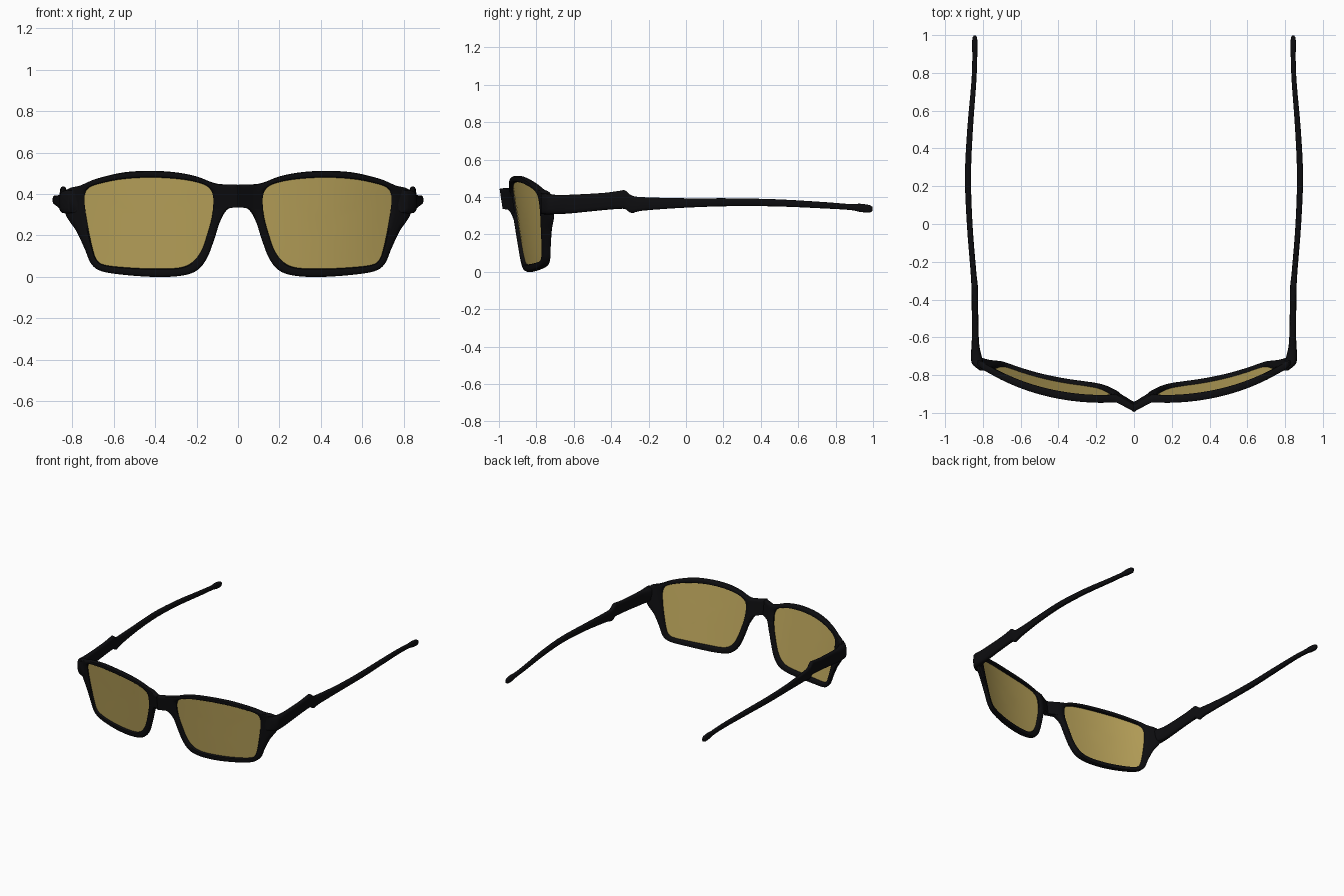
import bpy, bmesh, math

if "Cube" in bpy.data.objects:
    bpy.data.objects.remove(bpy.data.objects["Cube"])

def material(name, color):
    m = bpy.data.materials.new(name)
    m.diffuse_color = color
    m.use_nodes = True
    m.node_tree.nodes["Principled BSDF"].inputs["Base Color"].default_value = m.diffuse_color
    return m

black = material("black", (0.004, 0.004, 0.005, 1))
gold = material("gold_tint", (0.52, 0.39, 0.11, 0.9))

# Paired control points (x, z): outer rim edge, lens opening edge
PAIRS = [
    (-.03, .345, .12, .34), (-.03, .437, .12, .385), (.10, .45, .135, .425),
    (.20, .485, .18, .452), (.30, .505, .28, .472), (.42, .512, .42, .48),
    (.55, .505, .56, .472), (.68, .475, .67, .45), (.76, .442, .72, .43),
    (.83, .415, .74, .395), (.835, .31, .738, .33), (.78, .22, .722, .23),
    (.74, .135, .70, .13), (.71, .065, .68, .08), (.66, .028, .64, .057),
    (.55, .01, .53, .045), (.40, .0, .40, .04), (.28, .005, .28, .045),
    (.20, .03, .215, .075), (.15, .09, .175, .13), (.115, .18, .15, .20),
    (.085, .27, .13, .27), (.045, .33, .122, .315)]

def catmull(pts, steps, closed):
    n, out = len(pts), []
    get = (lambda i: pts[i % n]) if closed else (lambda i: pts[max(0, min(n - 1, i))])
    for i in range(n if closed else n - 1):
        a, b, c, d = get(i - 1), get(i), get(i + 1), get(i + 2)
        for k in range(steps):
            t = k / steps
            out.append(tuple(q + .5 * t * (r - p + t * (2*p - 5*q + 4*r - s + t * (3*(q - r) + s - p)))
                             for p, q, r, s in zip(a, b, c, d)))
    return out if closed else out + [pts[-1]]

def sheet(x, z):
    # wrapped and tilted front surface with a pointed bridge
    return -.935 + .3 * abs(x) ** 2.5 + .15 * (.5 - z) - .05 * max(0, 1 - abs(x) / .09)

def finish(name, bm, mat, angle=45):
    bmesh.ops.recalc_face_normals(bm, faces=bm.faces)
    me = bpy.data.meshes.new(name)
    bm.to_mesh(me)
    bm.free()
    ob = bpy.data.objects.new(name, me)
    bpy.context.collection.objects.link(ob)
    me.materials.append(mat)
    bpy.context.view_layer.objects.active = ob
    ob.select_set(True)
    bpy.ops.object.shade_smooth_by_angle(angle=math.radians(angle))
    ob.select_set(False)
    mir = ob.modifiers.new("mirror", 'MIRROR')
    mir.use_axis[0] = True
    mir.merge_threshold = .0005
    return ob

def skin(bm, rings, wrap):
    # quads between successive closed rings
    for i in range(len(rings) if wrap else len(rings) - 1):
        a, b = rings[i], rings[(i + 1) % len(rings)]
        for j in range(len(a)):
            k = (j + 1) % len(a)
            bm.faces.new((a[j], a[k], b[k], b[j]))

loop = catmull(PAIRS, 6, True)

# Frame front: rounded section swept between the two edges
H = .02
front = [(0, -.5), (.12, -.9), (.3, -1), (.5, -1), (.7, -1), (.88, -.9), (1, -.5)]
section = front + [(t, -d) for t, d in reversed(front)]
bm = bmesh.new()
rings = []
for t, d in section:
    ring = []
    for ox, oz, ix, iz in loop:
        centre = ox < .001
        ox = max(0, ox)
        x, z = ix + (ox - ix) * t, iz + (oz - iz) * t
        dy = math.copysign(1, d) if centre and t == 1 else d
        ring.append(bm.verts.new((x, sheet(x, z) + dy * H, z)))
    rings.append(ring)
skin(bm, rings, True)
finish("frame_front", bm, black)

# Lenses: curved sheet filling each opening
bm = bmesh.new()
cx, cz = .43, .26
rings = []
for s in (1.02, .8, .6, .4, .2):
    ring = []
    for _, _, ix, iz in loop:
        x, z = cx + (ix - cx) * s, cz + (iz - cz) * s
        ring.append(bm.verts.new((x, sheet(x, z), z)))
    rings.append(ring)
skin(bm, rings, False)
bm.faces.new(rings[-1])
finish("lenses", bm, gold)

# Temples: loft of (y, x, z, half width, half height)
stations = [
    (-.775, .795, .365, .022, .055), (-.74, .825, .362, .032, .056),
    (-.69, .836, .36, .027, .051), (-.62, .84, .362, .019, .05),
    (-.45, .842, .375, .017, .046), (-.36, .843, .384, .017, .048),
    (-.325, .844, .385, .017, .050), (-.29, .847, .361, .016, .047),
    (-.23, .852, .363, .015, .036), (0, .870, .368, .015, .025),
    (.25, .879, .372, .016, .021), (.5, .868, .368, .015, .019),
    (.75, .848, .355, .013, .017), (.88, .843, .346, .013, .016),
    (.93, .843, .342, .014, .022), (.98, .843, .337, .013, .020),
    (.997, .843, .336, .006, .011)]
bm = bmesh.new()
rings = []
for y, x, z, w, h in catmull(stations, 4, False):
    ring = []
    for k in range(16):
        a = math.tau * k / 16
        c, s = math.cos(a), math.sin(a)
        ring.append(bm.verts.new((x + w * math.copysign(abs(c) ** .6, c), y,
                                  z + h * math.copysign(abs(s) ** .6, s))))
    rings.append(ring)
skin(bm, rings, False)
bm.faces.new(rings[0])
bm.faces.new(rings[-1])
finish("temples", bm, black)
